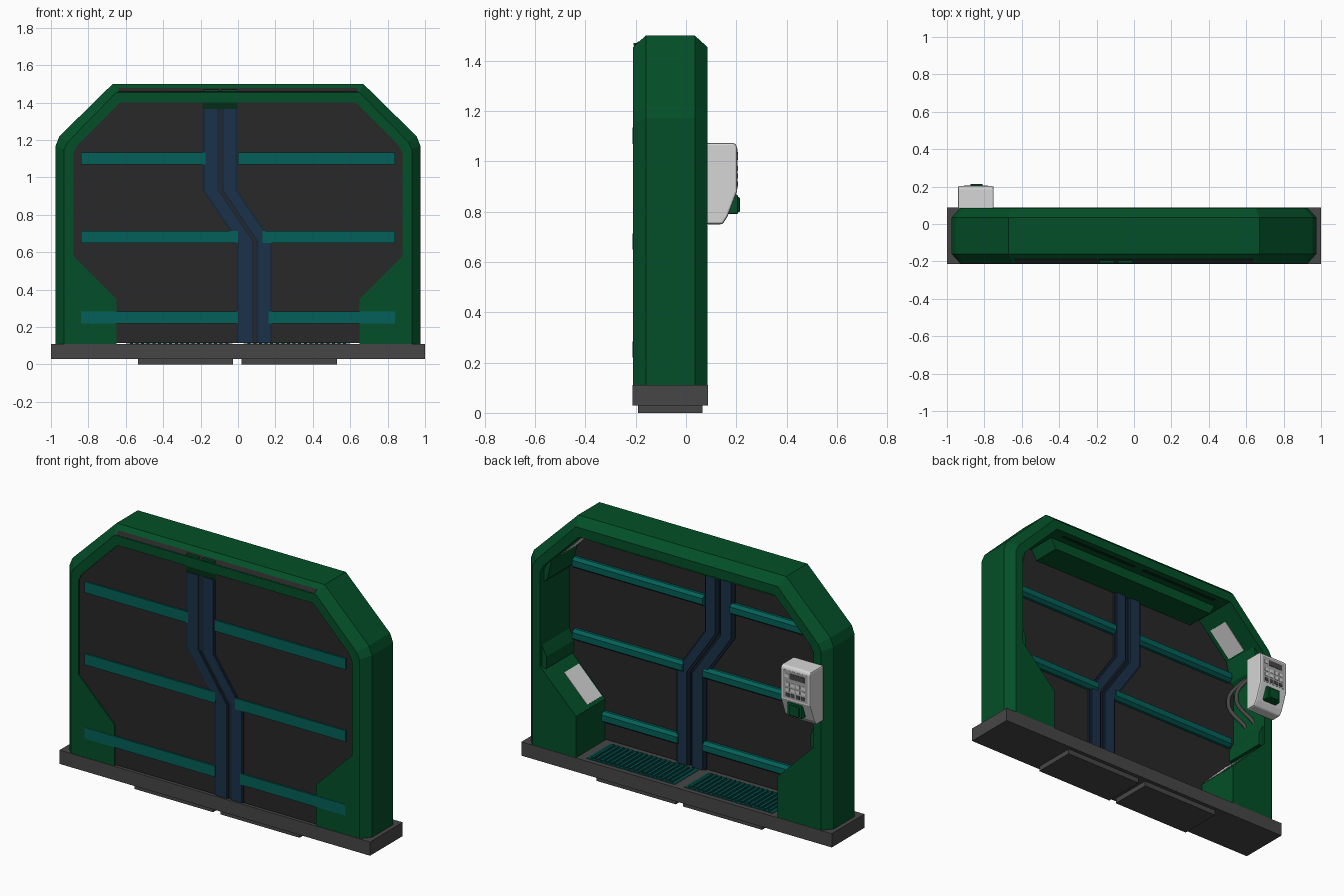
import bpy, bmesh, math
from mathutils import Matrix

if "Cube" in bpy.data.objects:
    bpy.data.objects.remove(bpy.data.objects["Cube"])


def material(name, r, g, b):
    m = bpy.data.materials.new(name)
    m.use_nodes = True
    m.diffuse_color = (r, g, b, 1)
    m.node_tree.nodes["Principled BSDF"].inputs["Base Color"].default_value = (r, g, b, 1)
    return m


GREEN = material("frame green", 0.001, 0.078, 0.021)
DARK_GREEN = material("recess green", 0.001, 0.025, 0.008)
CHARCOAL = material("door charcoal", 0.021, 0.021, 0.021)
GREY = material("base grey", 0.062, 0.062, 0.062)
TEAL = material("bar teal", 0.001, 0.115, 0.098)
DEEP_TEAL = material("grate teal", 0.001, 0.07, 0.06)
BLUE = material("rail blue", 0.011, 0.032, 0.068)
DARK_BLUE = material("rail dark blue", 0.008, 0.02, 0.04)
LIGHT = material("casing light grey", 0.68, 0.67, 0.67)
MID = material("keypad grey", 0.38, 0.38, 0.38)


def finish(name, bm, mat, bevel=0):
    bmesh.ops.recalc_face_normals(bm, faces=bm.faces)
    mesh = bpy.data.meshes.new(name)
    bm.to_mesh(mesh)
    bm.free()
    mesh.materials.append(mat)
    obj = bpy.data.objects.new(name, mesh)
    bpy.context.collection.objects.link(obj)
    if bevel:
        mod = obj.modifiers.new("bevel", "BEVEL")
        mod.width, mod.segments = bevel, 2


def box(name, x, y, z, mat, tilt=0, bevel=0):
    """Box from (min, max) ranges, tilted about y through its centre."""
    bm = bmesh.new()
    size = [b - a for a, b in (x, y, z)]
    centre = [(a + b) / 2 for a, b in (x, y, z)]
    m = Matrix.Translation(centre) @ Matrix.Rotation(math.radians(tilt), 4, "Y") @ Matrix.Diagonal((*size, 1))
    bmesh.ops.create_cube(bm, size=1, matrix=m)
    finish(name, bm, mat, bevel)


def prism(name, points, lo, hi, mat, axis="Y", bevel=0):
    """Extrude an outline along y (points are x, z) or x (points are y, z)."""
    bm = bmesh.new()
    place = (lambda p, d: (p[0], d, p[1])) if axis == "Y" else (lambda p, d: (d, p[0], p[1]))
    a, b = ([bm.verts.new(place(p, d)) for p in points] for d in (lo, hi))
    bm.faces.new(a)
    bm.faces.new(b)
    for i in range(len(a)):
        j = (i + 1) % len(a)
        bm.faces.new((a[i], a[j], b[j], b[i]))
    finish(name, bm, mat, bevel)


def mirrored(points):
    return points + [(-x, z) for x, z in reversed(points)]


# Arch frame: a chamfered section carried around the opening
outer = mirrored([(.975, .11), (.975, .35), (.975, .58), (.975, 1.17), (.955, 1.22), (.67, 1.5)])
edge = mirrored([(.93, .11), (.93, .35), (.93, .58), (.93, 1.15), (.91, 1.19), (.65, 1.455)])
inner = mirrored([(.65, .11), (.65, .35), (.88, .58), (.88, 1.13), (.86, 1.17), (.63, 1.4)])
bm = bmesh.new()
rings = []
for o, e, n in zip(outer, edge, inner):
    section = [(n, -.21), (e, -.21), (o, -.16), (o, .035), (e, .085), (n, .085)]
    rings.append([bm.verts.new((p[0], y, p[1])) for p, y in section])
for r, s in zip(rings, rings[1:]):
    for i in range(6):
        j = (i + 1) % 6
        bm.faces.new((r[i], r[j], s[j], s[i]))
bm.faces.new(rings[0])
bm.faces.new(rings[-1])
finish("arch_frame", bm, GREEN)

# Lintel slot on the front chamfer, its clips, and the housing below the lintel
prism("lintel_slot", [(-.2085, 1.459), (-.1885, 1.477), (-.1855, 1.473), (-.2055, 1.455)],
      -.64, .64, CHARCOAL, axis="X")
for i, x in enumerate((-.185, -.085)):
    box(f"lintel_clip_{i}", (x, x + .08), (-.208, -.185), (1.46, 1.471), GREEN)
prism("lintel_housing", [(-.6, 1.41), (-.56, 1.34), (.56, 1.34), (.6, 1.41)], -.18, -.01, GREEN)
for i, x in enumerate((-.55, .03)):
    box(f"lintel_recess_{i}", (x, x + .52), (.03, .05), (1.397, 1.402), DARK_GREEN)

# Base with feet and slatted grates
box("base", (-1, 1), (-.213, .087), (.03, .11), GREY)
for i, (a, b) in enumerate(((-.535, -.027), (.02, .53))):
    box(f"foot_{i}", (a, b), (-.19, .065), (0, .03), GREY)
for side in (-1, 1):
    a, b = sorted((side * .03, side * .6))
    box("grate_bed", (a, b), (-.16, .06), (.105, .113), DEEP_TEAL)
    for k in range(18):
        x = a + .03 + k * .03
        box("grate_slat", (x - .008, x + .008), (-.15, .05), (.11, .121), DEEP_TEAL)

# Door panel filling the opening
prism("door_panel", mirrored([(.66, .115), (.66, .35), (.89, .58), (.89, 1.15), (.64, 1.41)]),
      -.203, -.185, CHARCOAL)


# Cranked rails along the door seam
def cranked(name, x0, x1, y0, y1, mat):
    path = [(0, 1.365), (0, .93), (.183, .66), (.183, .115)]
    pts = [(x0 + d, z) for d, z in path] + [(x1 + d, z) for d, z in reversed(path)]
    prism(name, pts, y0, y1, mat)


for i, (a, b) in enumerate(((-.19, -.098), (-.087, -.002))):
    cranked(f"rail_{i}", a, b, -.207, -.172, DARK_BLUE)
    cranked(f"rail_rib_{i}", a + .013, b - .011, -.211, -.162, BLUE)
box("rail_cap", (-.19, -.002), (-.206, -.165), (1.36, 1.41), DARK_GREEN)

# Horizontal door bars with a bevelled rear
for z, left_end, right_end in ((1.07, -.175, 0), (.65, 0, .13), (.22, 0, .162)):
    profile = [(-.212, z), (-.17, z), (-.15, z + .015), (-.15, z + .05), (-.17, z + .064), (-.212, z + .064)]
    prism("bar_left", profile, -.84, left_end, TEAL, axis="X")
    prism("bar_right", profile, right_end, .84, TEAL, axis="X")

# Inner pillar ledges, brackets and sloped pads
for side in (-1, 1):
    def span(a, b):
        return tuple(sorted((side * a, side * b)))
    prism("pillar_ledge", [(side * x, z) for x, z in ((.89, .57), (.85, .57), (.85, .64), (.89, .72))],
          -.185, .07, GREEN)
    prism("pillar_bracket", [(side * x, z) for x, z in ((.89, 1.05), (.86, 1.08), (.83, 1.2), (.89, 1.2))],
          -.185, .05, GREEN)
    box("lower_pad", span(.635, .845), (-.175, -.04), (.437, .443), LIGHT, tilt=-45 * side)
    box("upper_pad", span(.66, .85), (-.155, -.025), (1.272, 1.278), LIGHT, tilt=45 * side)

# Control box on the rear of one pillar
prism("control_box", [(.08, .75), (.145, .75), (.165, .78), (.203, .88), (.203, 1.06), (.193, 1.073), (.08, 1.073)],
      -.942, -.75, LIGHT, axis="X", bevel=.012)
box("keypad_plate", (-.925, -.767), (.195, .204), (.89, 1.052), MID)
box("keypad_screen", (-.905, -.81), (.2, .206), (1.005, 1.037), GREY)
box("keypad_lamp", (-.8, -.78), (.2, .206), (1.01, 1.03), LIGHT)
for row in range(3):
    for col in range(4):
        x, z = -.91 + col * .034, .9 + row * .031
        box("keypad_button", (x, x + .024), (.2, .206), (z, z + .02), LIGHT if row else GREY)
box("plug_body", (-.89, -.795), (.14, .207), (.79, .868), GREEN, bevel=.006)
box("plug_cap", (-.875, -.81), (.19, .214), (.798, .858), GREEN, bevel=.004)

# Cables bowing out of the pillar behind the control box
for i, bow in enumerate((-.09, -.16)):
    data = bpy.data.curves.new(f"cable_{i}", "CURVE")
    data.dimensions = "3D"
    data.bevel_depth, data.bevel_resolution = .012, 2
    data.resolution_u = 6
    spline = data.splines.new("BEZIER")
    path = [(-.89, bow + .08, 1.08), (-.82, bow, .94), (-.89, bow + .08, .75)]
    spline.bezier_points.add(len(path) - 1)
    for point, co in zip(spline.bezier_points, path):
        point.co = co
        point.handle_left_type = point.handle_right_type = "AUTO"
    data.materials.append(GREY)
    bpy.context.collection.objects.link(bpy.data.objects.new(f"cable_{i}", data))
